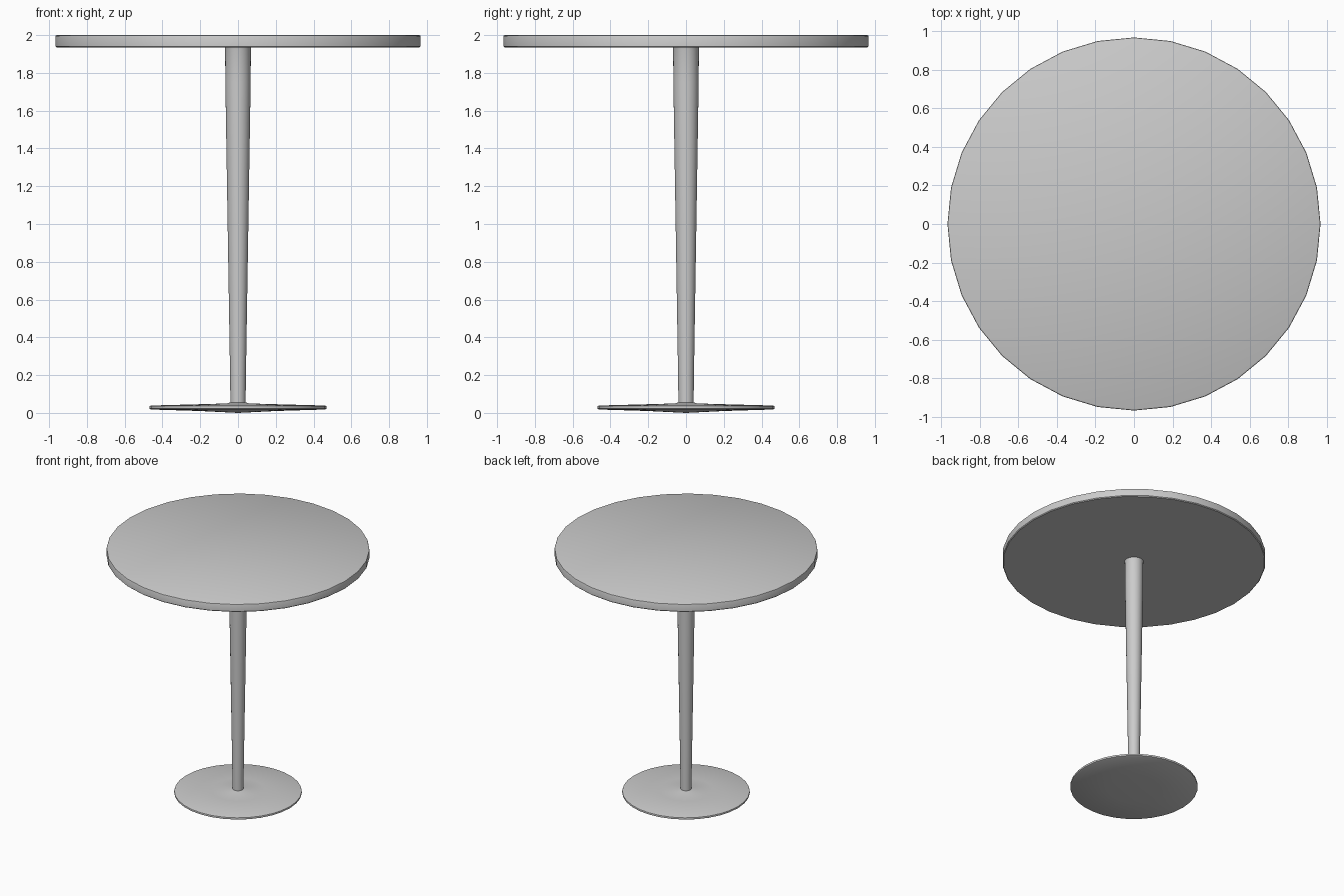
import bpy, bmesh, math

if "Cube" in bpy.data.objects:
    bpy.data.objects.remove(bpy.data.objects["Cube"])


def lathe(name, profile, sides=32):
    """Revolve (radius, z) points, listed bottom to top, around the z axis."""
    bm = bmesh.new()
    rings = []
    for r, z in profile:
        if r == 0:
            rings.append([bm.verts.new((0, 0, z))])
        else:
            rings.append([bm.verts.new((r * math.cos(2 * math.pi * i / sides),
                                        r * math.sin(2 * math.pi * i / sides), z))
                          for i in range(sides)])
    for a, b in zip(rings, rings[1:]):
        for i in range(sides):
            j = (i + 1) % sides
            if len(a) == 1:
                bm.faces.new((a[0], b[j], b[i]))
            elif len(b) == 1:
                bm.faces.new((a[i], a[j], b[0]))
            else:
                bm.faces.new((a[i], a[j], b[j], b[i]))
    bmesh.ops.recalc_face_normals(bm, faces=bm.faces)
    mesh = bpy.data.meshes.new(name)
    bm.to_mesh(mesh)
    bm.free()
    obj = bpy.data.objects.new(name, mesh)
    bpy.context.collection.objects.link(obj)
    bpy.ops.object.select_all(action='DESELECT')
    obj.select_set(True)
    bpy.context.view_layer.objects.active = obj
    bpy.ops.object.shade_smooth_by_angle(angle=math.radians(35))
    return obj


# Round top with softly bevelled rim
lathe("table_top", [(0, 1.935), (0.961, 1.935), (0.967, 1.941),
                    (0.967, 1.992), (0.965, 1.997), (0.959, 2.0), (0, 2.0)])

# Column, narrowing towards the foot
lathe("column", [(0, 0.03), (0.04, 0.03), (0.042, 0.2), (0.067, 1.75),
                 (0.068, 1.925), (0.071, 1.937), (0, 1.937)])

# Shallow lens-shaped foot with thin rim
lathe("base", [(0, 0.0), (0.2, 0.01), (0.46, 0.018), (0.468, 0.022),
               (0.47, 0.029), (0.468, 0.036), (0.46, 0.039),
               (0.2, 0.046), (0.06, 0.05), (0.042, 0.055), (0, 0.055)])
